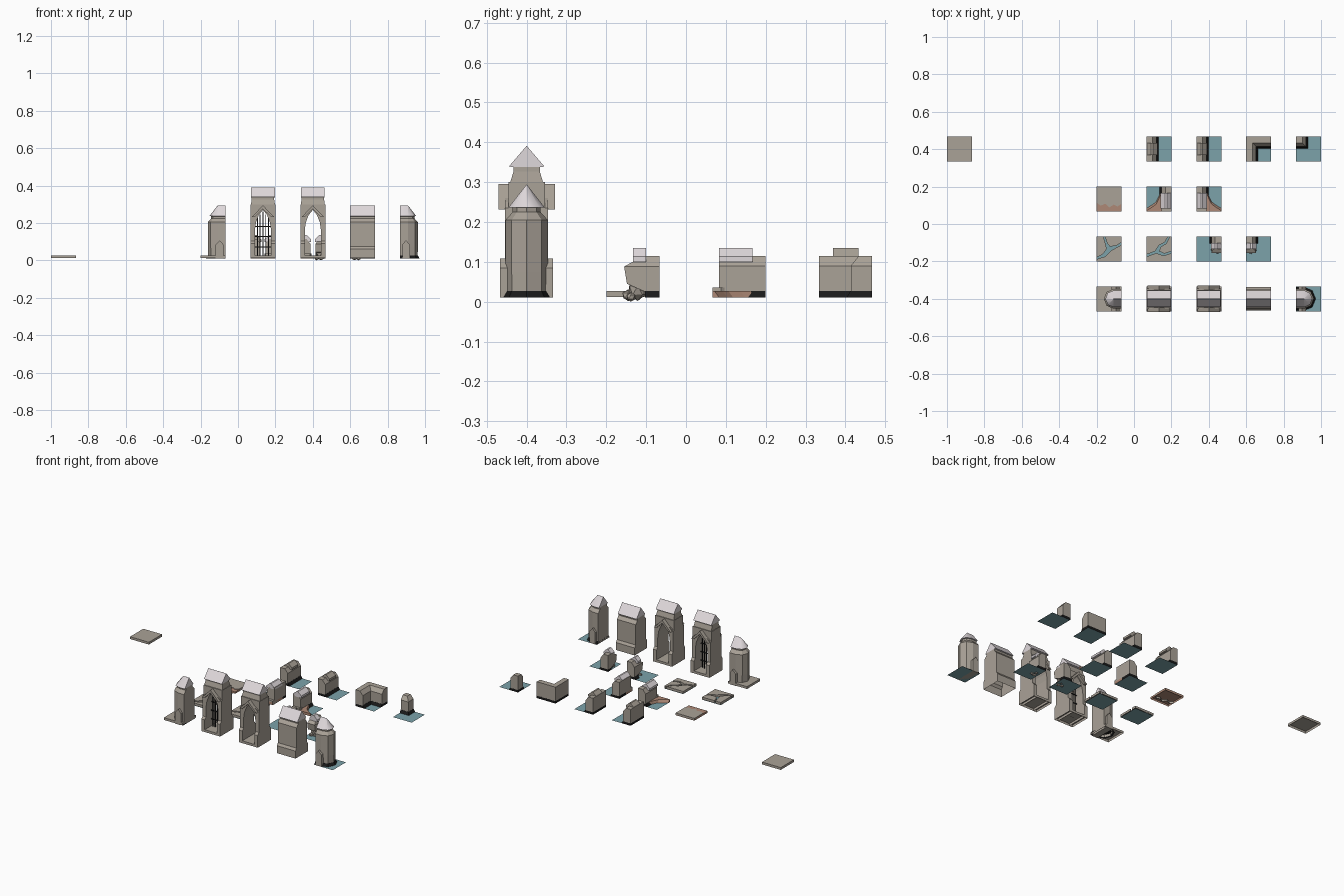
import bpy, bmesh, math, random
from mathutils import Vector

if "Cube" in bpy.data.objects:
    bpy.data.objects.remove(bpy.data.objects["Cube"])

random.seed(4)
H = 0.0667          # half a tile
P = 0.2667          # tile spacing
FLOOR0, FLOOR1, WATER = 0.012, 0.027, 0.01


def mat(name, rgb):
    m = bpy.data.materials.new(name)
    m.diffuse_color = (*rgb, 1)
    m.use_nodes = True
    m.node_tree.nodes["Principled BSDF"].inputs["Base Color"].default_value = m.diffuse_color
    return m


STONE = mat("stone", (0.40, 0.36, 0.31))
ROOF = mat("pale_roof", (0.74, 0.69, 0.71))
DARK = mat("dark", (0.01, 0.01, 0.01))
TEAL = mat("water", (0.20, 0.36, 0.40))
DIRT = mat("dirt", (0.42, 0.25, 0.18))


def tile(col, row):
    """Centre of a tile in the grid."""
    return (-0.1333 + col * P, -0.4 + row * P)


def loft(name, at, plans, zs, m, sx=1, bottom=False, smooth=False):
    """Stack plan outlines at the given heights and cap them."""
    bm = bmesh.new()
    rings = [[bm.verts.new((at[0] + sx * x, at[1] + y, z)) for x, y in p] for p, z in zip(plans, zs)]
    n = len(rings[0])
    for a, b in zip(rings, rings[1:]):
        for i in range(n):
            j = (i + 1) % n
            bm.faces.new((a[i], a[j], b[j], b[i]))
    bm.faces.new(rings[-1])
    if bottom:
        bm.faces.new(rings[0])
    return finish(name, bm, m, smooth)


def prism(name, at, profile, y0, y1, m, sx=1):
    """Extrude an x-z profile along y."""
    bm = bmesh.new()
    a, b = [[bm.verts.new((at[0] + sx * x, at[1] + y, z)) for x, z in profile] for y in (y0, y1)]
    for i in range(len(a)):
        j = (i + 1) % len(a)
        bm.faces.new((a[i], a[j], b[j], b[i]))
    bm.faces.new(a)
    bm.faces.new(b)
    return finish(name, bm, m)


def finish(name, bm, m, smooth=False):
    bmesh.ops.recalc_face_normals(bm, faces=bm.faces)
    me = bpy.data.meshes.new(name)
    bm.to_mesh(me)
    bm.free()
    me.materials.append(m)
    ob = bpy.data.objects.new(name, me)
    bpy.context.collection.objects.link(ob)
    if smooth:
        bpy.ops.object.select_all(action='DESELECT')
        ob.select_set(True)
        bpy.context.view_layer.objects.active = ob
        bpy.ops.object.shade_smooth_by_angle(angle=math.radians(50))
    return ob


def rect(x0, x1, y0, y1):
    return [(x0, y0), (x1, y0), (x1, y1), (x0, y1)]


def box(name, at, x0, x1, y0, y1, z0, z1, m, sx=1, bottom=True):
    return loft(name, at, [rect(x0, x1, y0, y1)] * 2, (z0, z1), m, sx, bottom)


def floor(at):
    box("floor_slab", at, -H, H, -H, H, FLOOR0, FLOOR1, STONE, bottom=False)


def water(at):
    loft("water", at, [rect(-H, H, -H, H)], [WATER], TEAL)


# --- tall wall parts -------------------------------------------------------
BODY = [(0.0635, FLOOR0), (0.0635, 0.06), (0.053, 0.075), (0.053, 0.205), (0.035, 0.225), (0.035, 0.238)]
CAP = [(0.030, 0.236), (0.045, 0.237), (0.0004, 0.294)]


def stack(name, at, plan, levels, m, sx=1, smooth=False):
    loft(name, at, [plan(r) for r, z in levels], [z for r, z in levels], m, sx, smooth=smooth)


def wall_plan(r):
    return rect(-H, H, -r, r)


def end_plan(r, c=-0.025):
    k = r * math.sqrt(0.5)
    return [(-H, -r), (c, -r), (c + k, -k), (c + r, 0), (c + k, k), (c, r), (-H, r)]


def tall_wall(at):
    stack("wall_body", at, wall_plan, BODY, STONE)
    stack("wall_roof", at, wall_plan, CAP, ROOF)


def tower_end(at, sx):
    stack("tower_body", at, end_plan, [(0.052, FLOOR0)] + BODY[2:], STONE, sx)
    stack("tower_roof", at, end_plan, CAP, ROOF, sx, smooth=True)
    stack("tower_footing", at, end_plan, [(0.063, WATER), (0.053, 0.027)], DARK, sx)
    prism("tower_buttress", at, [(-0.055, WATER), (-0.055, 0.085), (-0.036, 0.108), (-0.014, 0.085),
                                 (-0.014, WATER)], -H, H, STONE, sx)


ARCH = [(-0.043, FLOOR1), (-0.043, 0.165), (-0.037, 0.205), (-0.022, 0.243), (0, 0.27)]
ARCH = ARCH + [(-x, z) for x, z in reversed(ARCH[:-1])]


def gate(at, barred):
    floor(at)
    prism("gate_body", at, [(-H, FLOOR1), (-H, 0.285), (H, 0.285), (H, FLOOR1)] + ARCH[::-1],
          -0.046, 0.046, STONE)
    prism("gate_piers", at, [(-H, FLOOR1), (-H, 0.235), (-0.05, 0.25), (0, 0.28), (0.05, 0.25),
                             (H, 0.235), (H, FLOOR1)] + ARCH[::-1], -0.054, 0.054, STONE)
    loft("gate_shoulder", at, [rect(-a, a, -b, b) for a, b in
                               ((H, 0.046), (H, 0.300), (0.06, 0.033), (0.06, 0.033))
                               if b < 0.2], (0.283, 0.327, 0.342), STONE)
    box("gate_parapet", at, -H, H, -0.046, 0.046, 0.283, 0.30, STONE)
    stack("gate_roof", at, lambda r: rect(-0.0635, 0.0635, -r, r),
          [(0.03, 0.338), (0.045, 0.339), (0.0004, 0.391)], ROOF)
    prism("gate_pediment", at, [(-0.06, 0.232), (0, 0.295), (0.06, 0.232), (0.044, 0.232),
                                (0, 0.275), (-0.044, 0.232)], -0.071, 0.071, STONE)
    for s in (-1, 1):
        loft("gate_pier_base", at, [rect(0.043, H, -b, b) for b in (H, H, 0.054)],
             (FLOOR0, 0.09, 0.105), STONE, s)
    if barred:
        for i in range(5):
            x = -0.03 + 0.015 * i
            box("gate_bar", at, x - 0.0025, x + 0.0025, -0.0025, 0.0025, FLOOR1, 0.262 - abs(x) * 1.1, DARK)
        for z in (0.07, 0.125, 0.18):
            box("gate_rail", at, -0.043, 0.043, -0.002, 0.002, z, z + 0.005, DARK)


# --- low wall parts --------------------------------------------------------
LOW = [(0.053, 0.025), (0.053, 0.09), (0.033, 0.115)]
FOOT = [(0.064, WATER), (0.054, 0.027)]


def low_wall(at, plan, y_cap, cap_mat, sx=1, foot=None):
    stack("low_wall", at, plan, LOW, STONE, sx)
    stack("low_wall_footing", at, foot or plan, FOOT, DARK, sx)
    if y_cap:
        prism("low_wall_cap", at, [(-H, 0.1), (-H, 0.113), (-H + 0.024, 0.135), (-H + 0.034, 0.135),
                                   (-H + 0.058, 0.113), (-H + 0.058, 0.1)], *y_cap, cap_mat, sx)


def strip(y0, y1=H):
    return lambda t: rect(-H, -H + t, y0, y1)


def inner_plan(t):
    return [(-H, -H), (-H + t, -H), (-H + t, H - t), (H, H - t), (H, H), (-H, H)]


def outer_plan(t):
    return rect(-H, -H + t, H - t, H)


def broken_wall(at, sx):
    water(at)
    ends = [(0.053, 0.03, 0.025), (0.053, -0.015, 0.045), (0.053, -0.022, 0.088), (0.033, 0.026, 0.115)]
    loft("broken_wall", at, [rect(-H, -H + t, y, H) for t, y, z in ends], [z for t, y, z in ends],
         STONE, sx, bottom=True)
    stack("broken_footing", at, strip(0.03), FOOT, DARK, sx)
    prism("broken_cap", at, [(-H, 0.1), (-H, 0.113), (-H + 0.024, 0.135), (-H + 0.034, 0.135),
                             (-H + 0.055, 0.113), (-H + 0.055, 0.1)], 0, 0.033, ROOF, sx)
    for x, y, z, r in ((-0.04, 0.012, 0.028, 0.024), (-0.045, -0.012, 0.015, 0.015), (-0.022, -0.005, 0.012, 0.012)):
        bm = bmesh.new()
        bmesh.ops.create_icosphere(bm, subdivisions=1, radius=r)
        for v in bm.verts:
            v.co = v.co * random.uniform(0.85, 1.12) + Vector((at[0] + sx * x, at[1] + y, z))
            v.co.z = max(v.co.z, 0)
        finish("rubble", bm, STONE)


def slab(name, at, pts, z0, z1, m, sx=1):
    loft(name, at, [pts, pts], (z0, z1), m, sx)


# Front row: towers, gates, wall
tower_end(tile(0, 0), -1)
floor(tile(0, 0))
gate(tile(1, 0), True)
gate(tile(2, 0), False)
tall_wall(tile(3, 0))
tower_end(tile(4, 0), 1)
water(tile(4, 0))

# Second row: cracked floors and broken wall ends
CRACKS = {
    0: [[(-H, -0.045), (-0.035, -0.03), (-0.012, 0.0), (-0.02, 0.03), (-0.03, H), (-H, H)],
        [(-0.022, H), (-0.01, 0.03), (0.005, 0.012), (0.04, 0.018), (H, 0.035), (H, H)],
        [(-H, -H), (H, -H), (H, 0.022), (0.035, 0.005), (0.012, -0.008), (-0.02, -0.04), (-H, -0.055)]],
    1: [[(-H, -0.03), (-0.02, -0.012), (0.0, 0.02), (0.03, 0.035), (0.05, H), (-H, H)],
        [(0.058, H), (0.038, 0.028), (0.01, 0.012), (0.0, -0.012), (0.03, -0.025), (H, -0.012), (H, H)],
        [(-H, -H), (H, -H), (H, -0.022), (0.025, -0.036), (-0.015, -0.022), (-H, -0.042)]]}
for col, pieces in CRACKS.items():
    water(tile(col, 1))
    for pts in pieces:
        slab("cracked_floor", tile(col, 1), pts, FLOOR0, FLOOR1, STONE)
broken_wall(tile(2, 1), -1)
broken_wall(tile(3, 1), 1)

# Third row: floor turning to dirt, walls meeting the dirt bank
c = tile(0, 2)
box("dirt_floor", c, -H, H, -H, H, FLOOR0, 0.024, DIRT, bottom=False)
slab("floor_remnant", c, [(-H, H), (-H, -0.02), (-0.045, -0.035), (-0.02, -0.025), (0.0, -0.045),
                          (0.025, -0.03), (0.045, -0.04), (H, -0.025), (H, H)], FLOOR0, FLOOR1, STONE)
for col, s in ((1, -1), (2, 1)):
    c = tile(col, 2)
    water(c)
    low_wall(c, strip(-0.05), (-0.05, 0.033), ROOF, s, strip(0.0))
    bank = [(-H, -H), (H, -H), (H, -0.05), (0.035, -0.03), (0.015, -0.015), (0.0, 0.015), (-0.01, 0.04), (-H, 0.04)]
    top = [(x, y - 0.012) if y > -H else (x, y) for x, y in bank]
    loft("dirt_bank", c, [bank, top], (WATER, 0.027), DIRT, s)
    slab("fallen_slab", c, [(-H, -H), (-0.015, -H), (-0.008, -0.045), (-0.025, -0.02), (-H, -0.014)],
         FLOOR0, 0.036, STONE, s)

# Back row: straight low walls, inner corner, outer corner
for col in (1, 2):
    water(tile(col, 3))
    low_wall(tile(col, 3), strip(-H), (-0.031, 0.033), STONE)
water(tile(3, 3))
low_wall(tile(3, 3), inner_plan, None, None)
water(tile(4, 3))
low_wall(tile(4, 3), outer_plan, None, None)

# Plain floor tile at far left
floor((-0.9333, 0.4))
